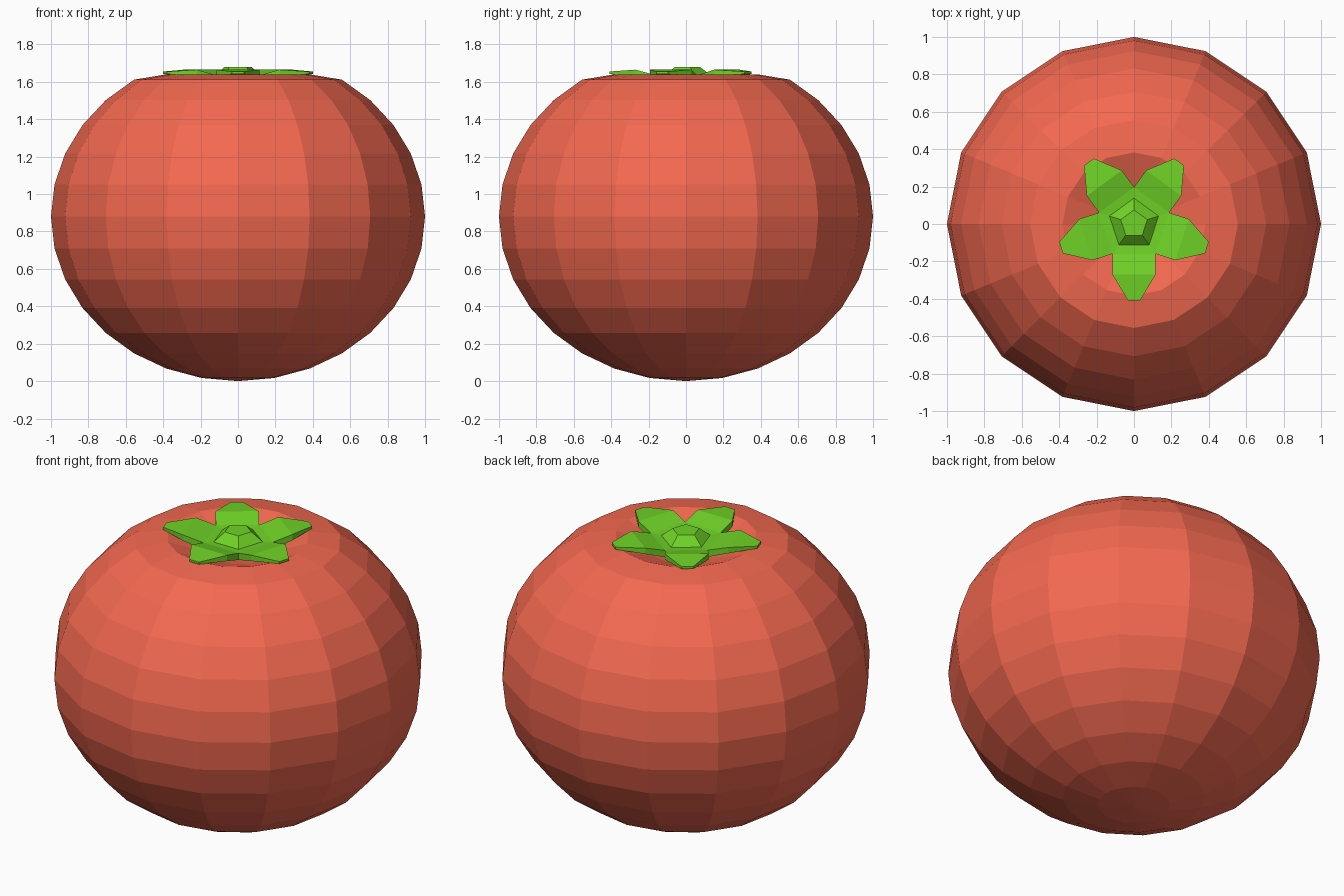
import bpy, bmesh
from math import sin, cos, pi, radians
from mathutils import Matrix, Vector

if "Cube" in bpy.data.objects:
    bpy.data.objects.remove(bpy.data.objects["Cube"])


def make_object(name, bm, color):
    bmesh.ops.recalc_face_normals(bm, faces=bm.faces)
    me = bpy.data.meshes.new(name)
    bm.to_mesh(me)
    bm.free()
    ob = bpy.data.objects.new(name, me)
    bpy.context.collection.objects.link(ob)
    mat = bpy.data.materials.new(name + "_material")
    mat.diffuse_color = color
    mat.use_nodes = True
    mat.node_tree.nodes["Principled BSDF"].inputs["Base Color"].default_value = mat.diffuse_color
    me.materials.append(mat)
    return ob


# Fruit body: squashed 16-sided sphere with a dimpled top
bm = bmesh.new()
bmesh.ops.create_uvsphere(bm, u_segments=16, v_segments=16, radius=1)
for v in bm.verts:
    r = (v.co.x ** 2 + v.co.y ** 2) ** 0.5
    top = v.co.z > 0
    v.co.z = 0.88 + 0.88 * v.co.z
    if top and r < 0.45:
        v.co.z = 1.64 if r > 0.3 else (1.57 if r > 0.1 else 1.53)
make_object("fruit_body", bm, (0.9, 0.14, 0.08, 1))

# Leafy crown: five leaves around a pentagonal stem stub, one pointing to -y
bm = bmesh.new()


def ring(r, z):
    return [bm.verts.new((r * cos(radians(-126 + 72 * i)),
                          r * sin(radians(-126 + 72 * i)), z)) for i in range(5)]


stub_top, stub_base = ring(0.075, 1.68), ring(0.138, 1.63)
notch_top, notch_low = ring(0.197, 1.635), ring(0.197, 1.595)
bm.faces.new(stub_top)
bm.faces.new(notch_low)

for i in range(5):
    j = (i + 1) % 5
    turn = Matrix.Rotation(2 * pi * i / 5, 3, 'Z')

    def pair(w, y, z):
        return [bm.verts.new(turn @ Vector((s * w, y, z))) for s in (-1, 1)]

    # Leaf cross-sections from root to tip, upper and lower
    upper = [(notch_top[i], notch_top[j]), pair(0.116, -0.27, 1.665), pair(0.032, -0.41, 1.655)]
    lower = [(notch_low[i], notch_low[j]), pair(0.116, -0.27, 1.63), pair(0.032, -0.41, 1.642)]
    bm.faces.new((stub_top[i], stub_top[j], stub_base[j], stub_base[i]))
    bm.faces.new((stub_base[i], stub_base[j], notch_top[j], notch_top[i]))
    for k in range(2):
        for row in (upper, lower):
            bm.faces.new((row[k][0], row[k][1], row[k + 1][1], row[k + 1][0]))
        for s in range(2):
            bm.faces.new((upper[k][s], upper[k + 1][s], lower[k + 1][s], lower[k][s]))
    bm.faces.new((*upper[2], lower[2][1], lower[2][0]))
make_object("leafy_crown", bm, (0.16, 0.65, 0.02, 1))
